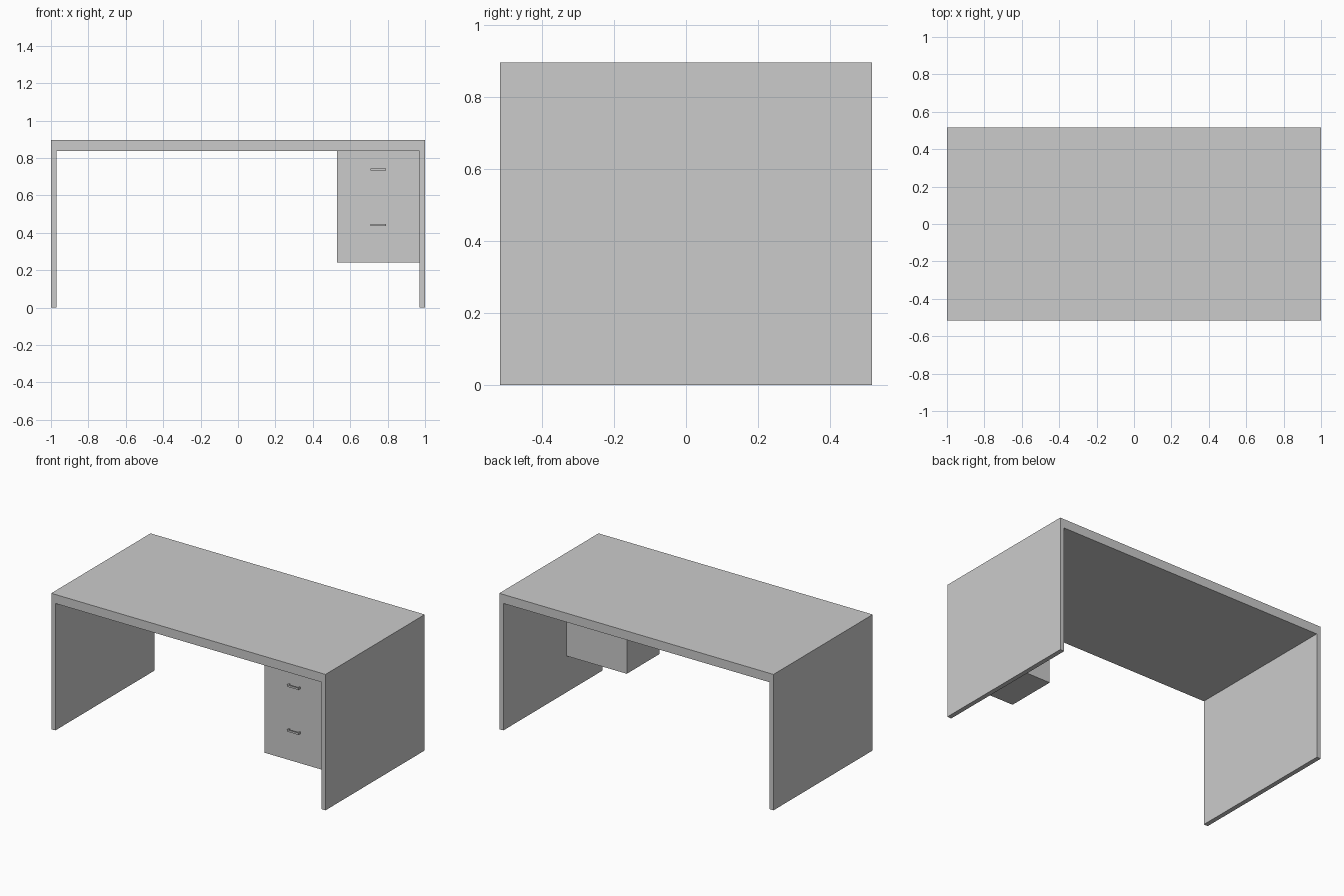
import bpy, bmesh

if "Cube" in bpy.data.objects:
    bpy.data.objects.remove(bpy.data.objects["Cube"])


def prism(name, profile, y0, y1):
    """Extrude an x-z outline from y0 (front) to y1 (back)."""
    bm = bmesh.new()
    face = bm.faces.new([bm.verts.new((x, y0, z)) for x, z in profile])
    ext = bmesh.ops.extrude_face_region(bm, geom=[face])
    verts = [v for v in ext["geom"] if isinstance(v, bmesh.types.BMVert)]
    bmesh.ops.translate(bm, verts=verts, vec=(0, y1 - y0, 0))
    bmesh.ops.recalc_face_normals(bm, faces=bm.faces)
    mesh = bpy.data.meshes.new(name)
    bm.to_mesh(mesh)
    bm.free()
    obj = bpy.data.objects.new(name, mesh)
    bpy.context.collection.objects.link(obj)
    return obj


def box(name, x0, x1, y0, y1, z0, z1):
    return prism(name, [(x0, z0), (x1, z0), (x1, z1), (x0, z1)], y0, y1)


TOP, UNDER = 0.896, 0.837
HALF_D = 0.517
INNER = 0.97
CAB_L, CAB_FRONT, CAB_BACK, CAB_Z = 0.53, -0.48, -0.14, 0.24

# Desk shell: top and both side panels as one continuous U profile
prism("desk_shell",
      [(-1, 0), (-INNER, 0), (-INNER, UNDER), (INNER, UNDER),
       (INNER, 0), (1, 0), (1, TOP), (-1, TOP)],
      -HALF_D, HALF_D)

# Drawer cabinet hung under the top at the right
box("drawer_cabinet", CAB_L, INNER, CAB_FRONT, CAB_BACK, CAB_Z, UNDER)

# Pull handles: slim bar on two short posts, one per drawer
cx = (CAB_L + INNER) / 2
for label, z in (("upper", 0.738), ("lower", 0.442)):
    w, h, out, t = 0.042, 0.006, 0.022, 0.008
    f = CAB_FRONT - out
    outline = [(cx - w, CAB_FRONT), (cx - w, f), (cx + w, f), (cx + w, CAB_FRONT),
               (cx + w - t, CAB_FRONT), (cx + w - t, f + t),
               (cx - w + t, f + t), (cx - w + t, CAB_FRONT)]
    # Outline lies in plan, so extrude it and then swap y and z
    handle = prism(label + "_drawer_handle", outline, z - h, z + h)
    for v in handle.data.vertices:
        v.co.y, v.co.z = v.co.z, v.co.y
    handle.data.flip_normals()
